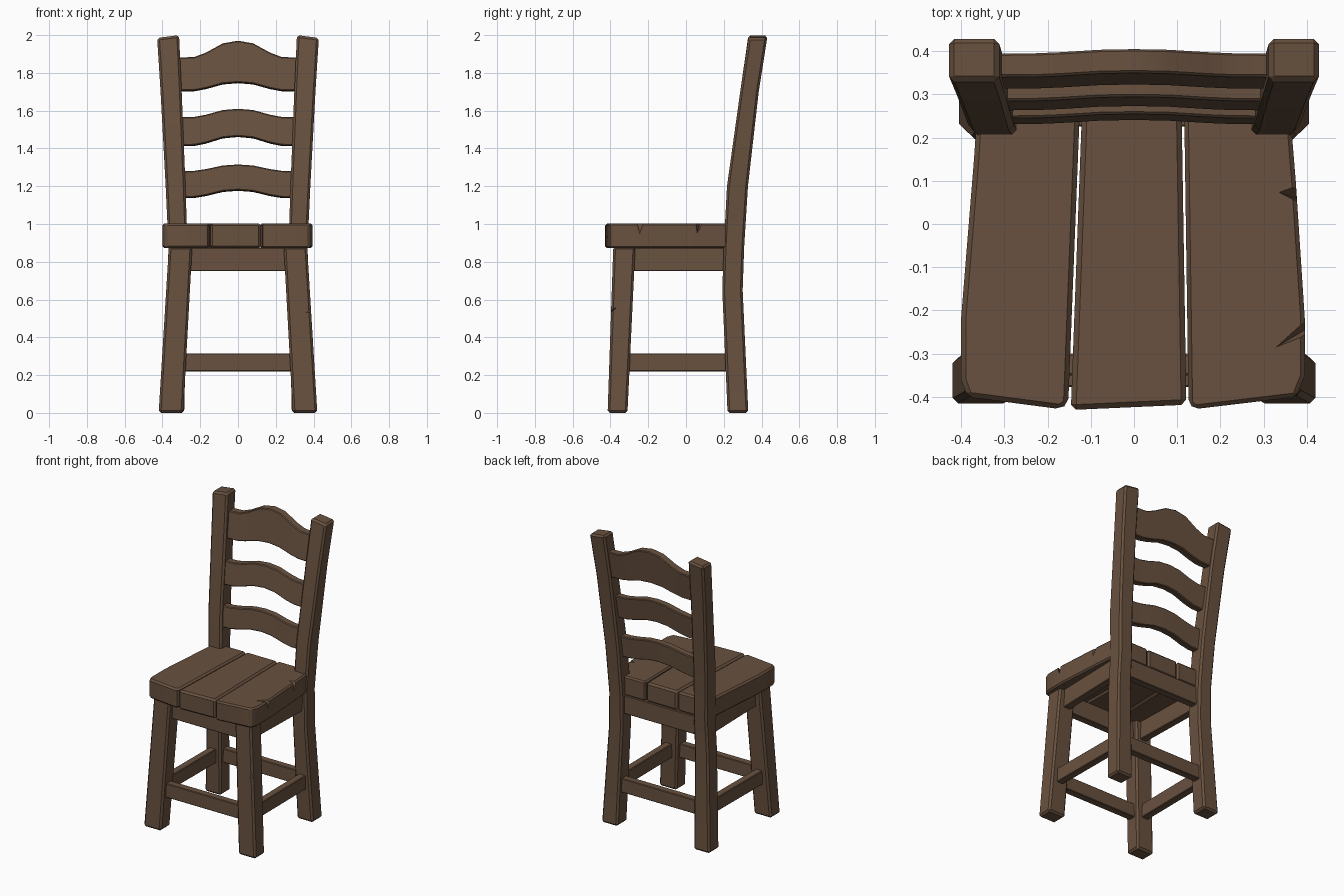
import bpy
import bmesh
from math import radians

cube = bpy.data.objects.get("Cube")
if cube:
    bpy.data.objects.remove(cube, do_unlink=True)

wood = bpy.data.materials.new("brown_wood")
wood.use_nodes = True
wood.diffuse_color = (0.14, 0.083, 0.05, 1)
wood.node_tree.nodes["Principled BSDF"].inputs["Base Color"].default_value = wood.diffuse_color


def new_object(name, bm):
    bmesh.ops.recalc_face_normals(bm, faces=bm.faces[:])
    mesh = bpy.data.meshes.new(name)
    bm.to_mesh(mesh)
    bm.free()
    mesh.materials.append(wood)
    obj = bpy.data.objects.new(name, mesh)
    bpy.context.collection.objects.link(obj)
    return obj


def select(obj):
    bpy.ops.object.select_all(action="DESELECT")
    obj.select_set(True)
    bpy.context.view_layer.objects.active = obj


def finish(obj, bevel=0.01, nicks=()):
    """Bevel the edges, chip wedges out of the wood and set the shading."""
    select(obj)
    mod = obj.modifiers.new("worn_edges", "BEVEL")
    mod.width = bevel
    mod.segments = 1
    mod.limit_method = "ANGLE"
    mod.angle_limit = radians(35)
    bpy.ops.object.modifier_apply(modifier=mod.name)
    for points in nicks:
        bm = bmesh.new()
        for p in points:
            bm.verts.new(p)
        bmesh.ops.convex_hull(bm, input=bm.verts[:])
        cutter = new_object("nick_cutter", bm)
        cutter.hide_render = True
        mod = obj.modifiers.new("nick", "BOOLEAN")
        mod.operation = "DIFFERENCE"
        mod.solver = "EXACT"
        mod.object = cutter
        bpy.ops.object.modifier_apply(modifier=mod.name)
        bpy.data.objects.remove(cutter, do_unlink=True)
    bpy.ops.object.shade_smooth_by_angle(angle=radians(25))


def loft(name, rings):
    """Skin a list of closed rings and cap both ends."""
    bm = bmesh.new()
    loops = [[bm.verts.new(p) for p in ring] for ring in rings]
    n = len(loops[0])
    for a, b in zip(loops, loops[1:]):
        for i in range(n):
            j = (i + 1) % n
            bm.faces.new((a[i], a[j], b[j], b[i]))
    bm.faces.new(loops[0])
    bm.faces.new(loops[-1])
    return new_object(name, bm)


def leg(name, side, sections, slope=0.0, nicks=()):
    """Square post through (z, inner x, outer x, front y, back y) sections."""
    rings = []
    for k, (z, xi, xo, y0, y1) in enumerate(sections):
        drop = slope if k == len(sections) - 1 else 0
        rings.append([(side * xi, y0, z), (side * xo, y0, z - drop),
                      (side * xo, y1, z - drop), (side * xi, y1, z)])
    finish(loft(name, rings), 0.012, nicks)


def rail(name, start, end, z0, z1, half=0.025):
    """Straight board between two plan points."""
    dx, dy = end[0] - start[0], end[1] - start[1]
    length = (dx * dx + dy * dy) ** 0.5
    nx, ny = -dy / length * half, dx / length * half
    rings = [[(x - nx, y - ny, z0), (x + nx, y + ny, z0),
              (x + nx, y + ny, z1), (x - nx, y - ny, z1)] for x, y in (start, end)]
    finish(loft(name, rings), 0.004)


# Legs and back posts
front_leg = [(0, 0.29, 0.42, -0.415, -0.31), (0.88, 0.242, 0.366, -0.385, -0.268)]
back_post = [(0, 0.285, 0.405, 0.22, 0.33), (0.65, 0.27, 0.375, 0.192, 0.3),
             (0.88, 0.267, 0.368, 0.2, 0.308), (1.2, 0.278, 0.383, 0.217, 0.328),
             (1.7, 0.298, 0.41, 0.287, 0.385), (2.0, 0.312, 0.428, 0.33, 0.43)]
leg_nick = [(0.33, -0.43, 0.5), (0.42, -0.43, 0.52), (0.42, -0.43, 0.57), (0.42, -0.33, 0.59)]
post_nick = [(0.385, 0.26, 1.71), (0.44, 0.26, 1.69), (0.44, 0.26, 1.73), (0.44, 0.35, 1.71)]
for label, side in (("left", 1), ("right", -1)):
    chipped = side == 1
    leg(label + "_front_leg", side, front_leg, nicks=[leg_nick] if chipped else ())
    leg(label + "_back_post", side, back_post, 0.015, [post_nick] if chipped else ())

# Seat planks
planks = {
    "right_seat_plank": [(-0.4, -0.36), (-0.385, -0.4), (-0.17, -0.428), (-0.152, -0.415),
                         (-0.125, 0.27), (-0.362, 0.27), (-0.37, 0.15), (-0.4, -0.22)],
    "middle_seat_plank": [(-0.146, -0.43), (0.121, -0.418), (0.11, 0.27), (-0.12, 0.27)],
    "left_seat_plank": [(0.126, -0.415), (0.14, -0.428), (0.375, -0.4), (0.395, -0.35),
                        (0.395, -0.22), (0.374, 0.1), (0.36, 0.27), (0.116, 0.27)],
}
seat_nicks = [
    [(0.32, -0.29, 1.01), (0.42, -0.2, 1.01), (0.42, -0.25, 1.01), (0.42, -0.23, 0.93)],
    [(0.33, 0.075, 1.01), (0.4, 0.04, 1.01), (0.4, 0.1, 1.01), (0.4, 0.05, 0.92)],
]
for name, outline in planks.items():
    board = loft(name, [[(x, y, z) for x, y in outline] for z in (0.872, 1.003)])
    finish(board, 0.012, seat_nicks if name.startswith("left") else ())

# Aprons under the seat and stretchers between the legs
for kind, z0, z1, fx, fy, bx, by in (("apron", 0.75, 0.875, 0.305, -0.325, 0.32, 0.25),
                                     ("stretcher", 0.22, 0.315, 0.34, -0.352, 0.335, 0.265)):
    rail("front_" + kind, (-fx, fy), (fx, fy), z0, z1)
    rail("back_" + kind, (-bx, by), (bx, by), z0, z1)
    rail("left_" + kind, (fx, fy), (bx, by), z0, z1)
    rail("right_" + kind, (-fx, fy), (-bx, by), z0, z1)


# Arched back slats, tilted with the posts
def slat(name, low, high, rise_low, rise_high, y_low, y_high, thick):
    arch = [(0.33, 0), (0.23, 0.05), (0.17, 0.3), (0.08, 0.85), (0, 1)]
    stations = [(-x, t) for x, t in arch] + [(x, t) for x, t in reversed(arch[:-1])]
    rings = []
    for x, t in stations:
        bow = 0.01 * t
        z0, z1 = low + rise_low * t, high + rise_high * t
        rings.append([(x, y_low + bow, z0), (x, y_low + bow + thick, z0 - 0.005),
                      (x, y_high + bow + thick, z1), (x, y_high + bow, z1)])
    finish(loft(name, rings), 0.005)


slat("top_slat", 1.705, 1.88, 0.045, 0.09, 0.312, 0.34, 0.055)
slat("middle_slat", 1.415, 1.565, 0.05, 0.045, 0.262, 0.285, 0.05)
slat("lower_slat", 1.14, 1.28, 0.04, 0.035, 0.23, 0.245, 0.05)
